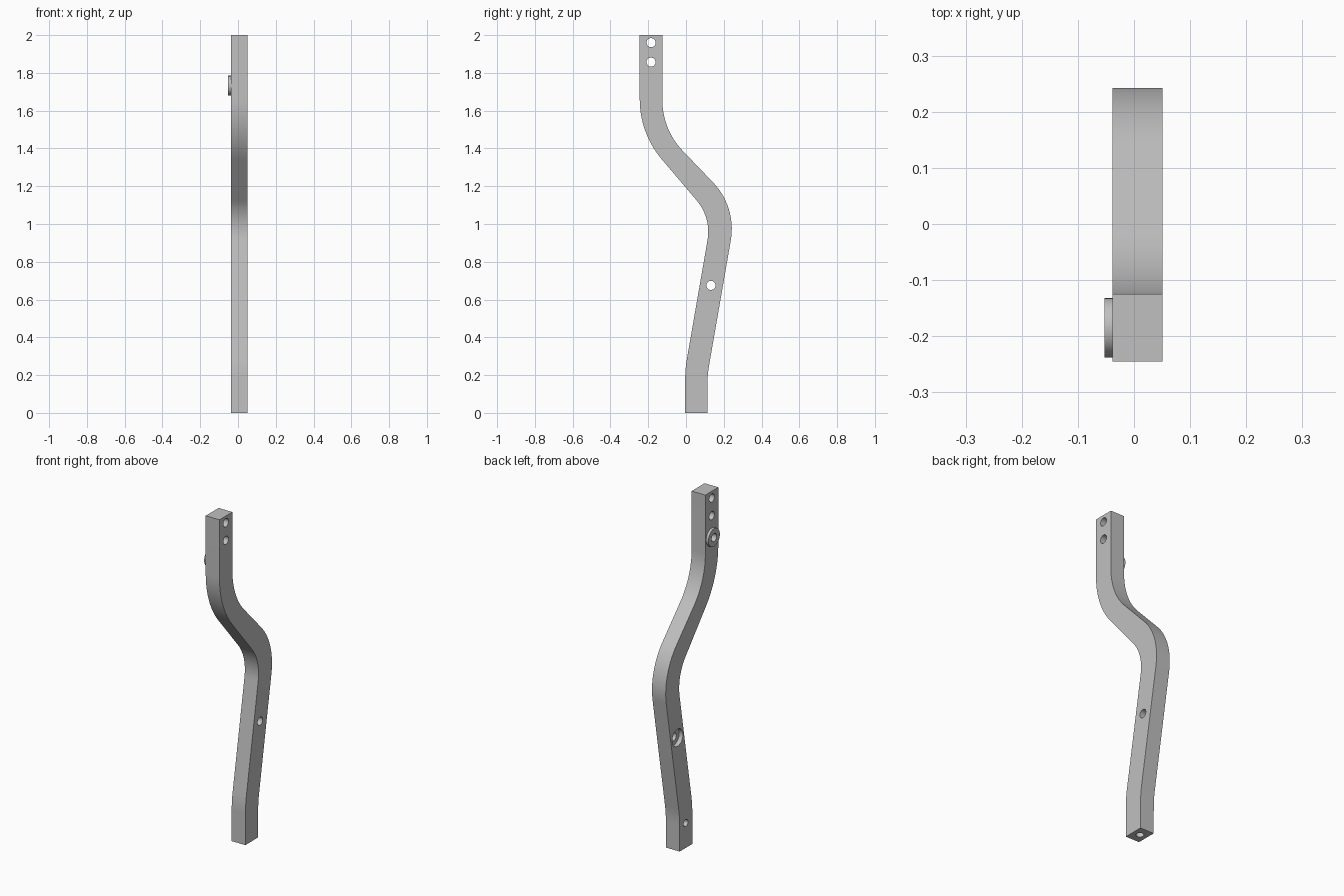
import bpy
import bmesh
import math
from mathutils import Vector, Matrix

cube = bpy.data.objects.get("Cube")
if cube:
    bpy.data.objects.remove(cube, do_unlink=True)

GREY = (0.53, 0.53, 0.53, 1.0)
grey = bpy.data.materials.new("plain grey")
grey.use_nodes = True
grey.diffuse_color = GREY
grey.node_tree.nodes["Principled BSDF"].inputs["Base Color"].default_value = GREY

X_RIGHT, X_LEFT = -0.038, 0.051
X_MID = (X_RIGHT + X_LEFT) / 2


def make_object(name, bm):
    bmesh.ops.recalc_face_normals(bm, faces=bm.faces[:])
    mesh = bpy.data.meshes.new(name)
    bm.to_mesh(mesh)
    bm.free()
    mesh.materials.append(grey)
    obj = bpy.data.objects.new(name, mesh)
    bpy.context.collection.objects.link(obj)
    return obj


def fillet(points, steps=14):
    """Round each (y, z, tangent length) corner of an open path with an arc."""
    path = [Vector(p[:2]) for p in points]
    out = [path[0]]
    for i in range(1, len(path) - 1):
        corner, t = path[i], points[i][2]
        a = (path[i - 1] - corner).normalized()
        b = (path[i + 1] - corner).normalized()
        half = a.angle(b) / 2
        radius = t * math.tan(half)
        mid = (a + b).normalized()
        centre = corner + mid * (t / math.cos(half))
        start, end = corner + a * t - centre, corner + b * t - centre
        sweep = start.angle(end)
        for k in range(steps + 1):
            f = k / steps
            arm = start * math.sin((1 - f) * sweep) + end * math.sin(f * sweep)
            out.append(centre + arm.normalized() * radius)
    return out + [path[-1]]


def cylinder(name, y, z, radius, x0, x1, axis="X"):
    """Cylinder along x, or along z when axis is Z (then x0, x1 are heights)."""
    bm = bmesh.new()
    bmesh.ops.create_cone(bm, cap_ends=True, segments=40, radius1=radius,
                          radius2=radius, depth=x1 - x0)
    mid = (x0 + x1) / 2
    if axis == "X":
        move = Matrix.Translation((mid, y, z)) @ Matrix.Rotation(math.pi / 2, 4, "Y")
    else:
        move = Matrix.Translation((X_MID, y, mid))
    bmesh.ops.transform(bm, matrix=move, verts=bm.verts[:])
    return make_object(name, bm)


def bore(targets, *args):
    """Cut a round hole in every target, then discard the cutter."""
    cutter = cylinder("hole_cutter", *args)
    cutter.hide_render = True
    for obj in targets:
        mod = obj.modifiers.new("hole", "BOOLEAN")
        mod.operation, mod.solver, mod.object = "DIFFERENCE", "EXACT", cutter
        bpy.context.view_layer.objects.active = obj
        bpy.ops.object.modifier_apply(modifier=mod.name)
    bpy.data.objects.remove(cutter, do_unlink=True)


# Curved bar: front and back edges joined into one side profile
front_edge = fillet([(-0.245, 2.0), (-0.245, 1.48, 0.18), (0.1345, 1.033, 0.12),
                     (-0.004, 0.235, 0.05), (-0.005, 0.0)])
back_edge = fillet([(-0.125, 2.0), (-0.125, 1.5, 0.155), (0.268, 1.09, 0.18),
                    (0.114, 0.205, 0.05), (0.113, 0.0)])
bm = bmesh.new()
profile = [bm.verts.new((X_RIGHT, p.x, p.y)) for p in front_edge + back_edge[::-1]]
side = bm.faces.new(profile)
extruded = bmesh.ops.extrude_face_region(bm, geom=[side])["geom"]
bmesh.ops.translate(bm, vec=(X_LEFT - X_RIGHT, 0, 0),
                    verts=[v for v in extruded if isinstance(v, bmesh.types.BMVert)])
bar = make_object("curved_bar", bm)

# Raised round boss on the right side
boss = cylinder("round_boss", -0.185, 1.732, 0.053, -0.053, X_RIGHT)

# Through holes
for y, z in ((-0.185, 1.96), (-0.185, 1.857), (0.132, 0.675)):
    bore([bar], y, z, 0.024, -0.1, 0.1)
# Counterbore around the lower through hole
bore([bar], 0.132, 0.675, 0.05, -0.1, X_RIGHT + 0.025)
# Blind hole through the boss, and cross hole near the foot
bore([bar, boss], -0.185, 1.732, 0.023, -0.1, 0.012)
bore([bar], 0.056, 0.146, 0.02, -0.1, 0.025)
# Bolt hole up from the foot
bore([bar], 0.055, 0, 0.021, -0.1, 0.146, "Z")

# Smooth curves, sharp edges
for obj in (bar, boss):
    bpy.ops.object.select_all(action="DESELECT")
    obj.select_set(True)
    bpy.context.view_layer.objects.active = obj
    bpy.ops.object.shade_smooth_by_angle(angle=math.radians(30))
